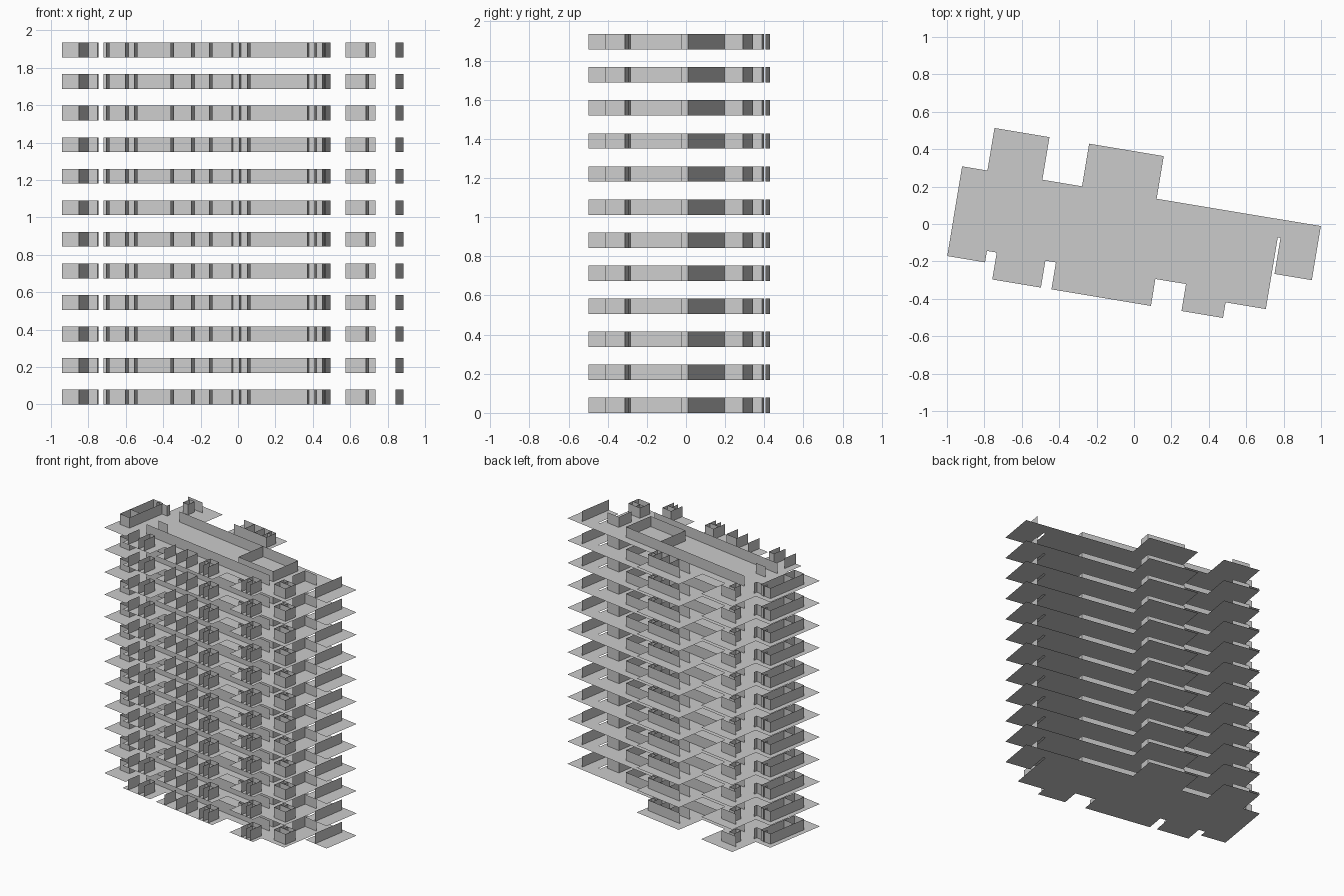
import bpy
import math

if "Cube" in bpy.data.objects:
    bpy.data.objects.remove(bpy.data.objects["Cube"])

FLOORS, PITCH, WALL_H = 12, 0.1687, 0.079
TURN = math.radians(-9.45)                    # whole plan is turned on the site
BACK, DEEP = .153, .384                       # back facade, back bays
FRONT, WING, BAY = -.271, -.333, -.417        # front facade, wings, front bays


def turned(u, v, z=0.0):
    c, s = math.cos(TURN), math.sin(TURN)
    return (u * c - v * s, u * s + v * c, z)


def stepped(steps, end):
    """Facade line that jumps to a new depth at each step."""
    pts = []
    for i, (u, v) in enumerate(steps):
        nxt = steps[i + 1][0] if i + 1 < len(steps) else end
        pts += [(u, v), (nxt, v)]
    return pts


def make_mesh(name, verts, faces):
    mesh = bpy.data.meshes.new(name)
    mesh.from_pydata(verts, [], faces)
    mesh.update()
    return mesh


def along(v, u0, u1):
    return [((u0, v), (u1, v))]


def across(us, v0, v1):
    return [((u, v0), (u, v1)) for u in us]


def room(u0, u1, v0, v1, sides="NSEW"):
    walls = {"N": along(v1, u0, u1), "S": along(v0, u0, u1),
             "W": across([u0], v0, v1), "E": across([u1], v0, v1)}
    return [w for side in sides for w in walls[side]]


def wall_mesh(name, lines):
    """Thin upright panels from plan lines."""
    verts, faces = [], []
    for p, q in lines:
        n = len(verts)
        verts += [turned(*p), turned(*q), turned(*q, WALL_H), turned(*p, WALL_H)]
        faces.append((n, n + 1, n + 2, n + 3))
    return make_mesh(name, verts, faces)


# Floor slab: stepped front and back facades joined into one face
back = stepped([(-.957, BACK), (-.82, DEEP), (-.522, BACK),
                (-.307, DEEP), (.097, BACK)], .987)
front = stepped([(-.957, WING), (-.752, FRONT), (-.699, BAY), (-.435, FRONT),
                 (-.378, BAY), (.161, FRONT), (.327, BAY), (.552, WING),
                 (.77, .055), (.785, -.14)], .987)
ring = front + back[::-1]
slab = make_mesh("floor_slab", [turned(*p) for p in ring],
                 [tuple(range(len(ring)))])

# Partition walls by zone
corridor = along(.092, -.653, .485) + along(-.213, -.667, .51)
corridor += along(-.114, -.65, -.562)
core = room(.152, .485, -.15, .092, "SEW")

left_wing = room(-.918, -.826, -.22, .11) + along(-.117, -.918, -.826)
left_wing += along(.1, -.826, -.778) + across([-.86], .08, .12)
left_wing += across([-.778], .1, .13)

back_left = along(.306, -.78, -.64) + room(-.738, -.69, .215, .28)
back_middle = room(-.242, .066, .21, .306, "NSE")
back_middle += across([-.141, -.048, .023], .21, .306) + along(.265, .023, .066)

# Front bays: evenly deep cross walls with paired washrooms between some
front_bays = across([-.646, -.296], BAY, -.305)
for u, width in [(-.544, .049), (-.186, .098), (.033, .086), (.443, .082)]:
    front_bays += room(u, u + width, BAY, -.305, "NEW")
for u in (.033, .443):
    front_bays += along(-.355, u, u + .084) + across([u + .042], BAY, -.355)

right_block = room(.632, .742, -.293, -.193) + along(-.235, .632, .742)
right_block += across([.632], -.11, .013) + along(.013, .632, .742)
right_block += across([.67], -.235, -.193)
right_wing = across([.877], -.141, .124)

zones = {"corridor_walls": corridor, "core_walls": core,
         "left_wing_walls": left_wing, "back_left_walls": back_left,
         "back_middle_walls": back_middle, "front_bay_walls": front_bays,
         "right_block_walls": right_block, "right_wing_wall": right_wing}
parts = {"floor_slab": slab}
for zone, lines in zones.items():
    parts[zone] = wall_mesh(zone, lines)

# Stack the storeys, sharing the meshes
for level in range(FLOORS):
    for name, mesh in parts.items():
        ob = bpy.data.objects.new(f"{name}_{level + 1:02d}", mesh)
        ob.location.z = level * PITCH
        bpy.context.scene.collection.objects.link(ob)
